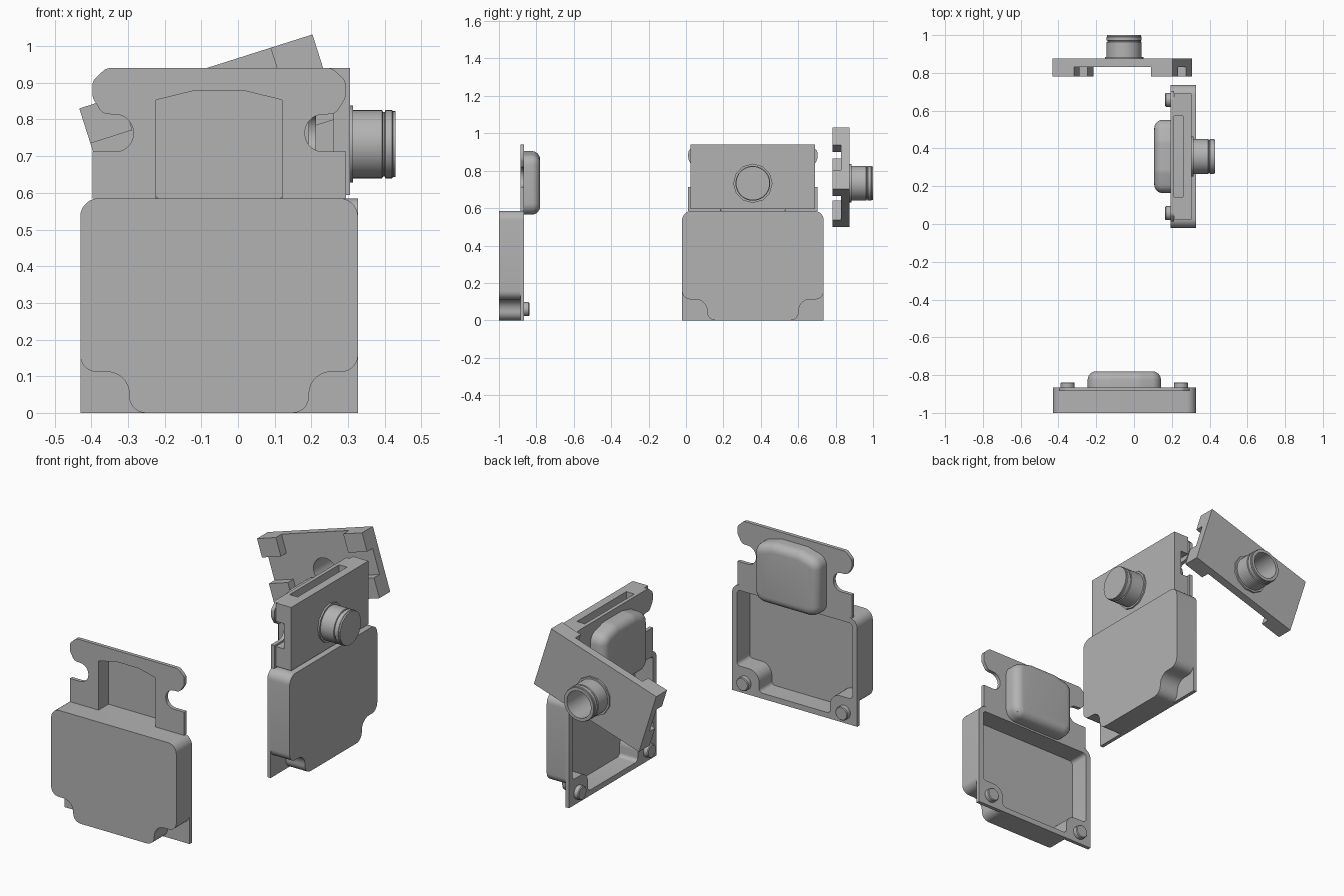
import bpy, bmesh, math
from mathutils import Matrix, Vector

cube = bpy.data.objects.get("Cube")
if cube:
    bpy.data.objects.remove(cube, do_unlink=True)

grey = bpy.data.materials.new("plain_grey")
grey.use_nodes = True
grey.diffuse_color = (0.45, 0.45, 0.45, 1)
grey.node_tree.nodes["Principled BSDF"].inputs["Base Color"].default_value = grey.diffuse_color


def rounded(corners, steps=7):
    """Closed outline from (x, z, radius) corners, with each corner filleted."""
    out = []
    for i, (x, z, r) in enumerate(corners):
        p = Vector((x, z))
        if r == 0:
            out.append(p)
            continue
        a = (Vector(corners[i - 1][:2]) - p).normalized()
        b = (Vector(corners[(i + 1) % len(corners)][:2]) - p).normalized()
        half = a.angle(b) / 2
        centre = p + (a + b).normalized() * r / math.sin(half)
        start = p + a * r / math.tan(half) - centre
        end = p + b * r / math.tan(half) - centre
        sweep = start.angle_signed(end)
        for k in range(steps + 1):
            out.append(centre + Matrix.Rotation(-sweep * k / steps, 2) @ start)
    return out


def mirrored(half):
    """Right-hand half outline, bottom to top, completed with its left side."""
    return rounded(half + [(-x, z, r) for x, z, r in reversed(half)])


def finish(name, bm, matrix):
    bmesh.ops.transform(bm, matrix=matrix, verts=bm.verts)
    mesh = bpy.data.meshes.new(name)
    bm.to_mesh(mesh)
    bm.free()
    mesh.materials.append(grey)
    obj = bpy.data.objects.new(name, mesh)
    bpy.context.collection.objects.link(obj)
    bpy.ops.object.select_all(action='DESELECT')
    obj.select_set(True)
    bpy.context.view_layer.objects.active = obj
    bpy.ops.object.shade_smooth_by_angle(angle=math.radians(35))


def plate(name, loops, y0, y1, matrix):
    """Flat plate in the x-z plane; inner loops become holes."""
    curve = bpy.data.curves.new(name, 'CURVE')
    curve.dimensions, curve.fill_mode = '2D', 'BOTH'
    curve.extrude = (y1 - y0) / 2
    for loop in loops:
        spline = curve.splines.new('POLY')
        spline.points.add(len(loop) - 1)
        for point, p in zip(spline.points, loop):
            point.co = (p.x, p.y, 0, 1)
        spline.use_cyclic_u = True
    temp = bpy.data.objects.new(name + "_outline", curve)
    bpy.context.collection.objects.link(temp)
    mesh = temp.evaluated_get(bpy.context.evaluated_depsgraph_get()).to_mesh()
    bm = bmesh.new()
    bm.from_mesh(mesh)
    bpy.data.objects.remove(temp, do_unlink=True)
    bpy.data.curves.remove(curve)
    bmesh.ops.remove_doubles(bm, verts=bm.verts, dist=1e-5)
    bmesh.ops.recalc_face_normals(bm, faces=bm.faces)
    stand = Matrix.Translation((0, (y0 + y1) / 2, 0)) @ Matrix.Rotation(math.pi / 2, 4, 'X')
    finish(name, bm, matrix @ stand)


def cup(name, loop, y0, y1, matrix, bevel=0, inside=False):
    """Prism open at y0, with an optional rounded rim at y1."""
    bm = bmesh.new()
    front = bm.faces.new([bm.verts.new((p.x, y0, p.y)) for p in loop])
    grown = bmesh.ops.extrude_face_region(bm, geom=[front])["geom"]
    back = [v for v in grown if isinstance(v, bmesh.types.BMVert)]
    bmesh.ops.translate(bm, verts=back, vec=(0, y1 - y0, 0))
    bmesh.ops.recalc_face_normals(bm, faces=bm.faces)
    if bevel:
        rim = [e for e in bm.edges if all(abs(v.co.y - y1) < 1e-5 for v in e.verts)]
        bmesh.ops.bevel(bm, geom=rim, offset=bevel, segments=6, profile=0.5, affect='EDGES')
    mouth = [f for f in bm.faces if all(abs(v.co.y - y0) < 1e-5 for v in f.verts)]
    bmesh.ops.delete(bm, geom=mouth, context='FACES')
    if inside:
        bmesh.ops.reverse_faces(bm, faces=bm.faces)
    finish(name, bm, matrix)


def lathe(name, profile, x, z, matrix, steps=40):
    """Spin (radius, y) points about an axis along y."""
    bm = bmesh.new()
    verts = [bm.verts.new((r, y, 0)) for r, y in profile]
    edges = [bm.edges.new(pair) for pair in zip(verts, verts[1:])]
    bmesh.ops.spin(bm, geom=verts + edges, cent=(0, 0, 0), axis=(0, 1, 0),
                   angle=math.tau, steps=steps)
    bmesh.ops.remove_doubles(bm, verts=bm.verts, dist=1e-5)
    bmesh.ops.recalc_face_normals(bm, faces=bm.faces)
    finish(name, bm, matrix @ Matrix.Translation((x, 0, z)))


def box_outline(x0, x1, z0, z1):
    return rounded([(x0, z0, 0), (x1, z0, 0), (x1, z1, 0), (x0, z1, 0)])


def cover(tag, m):
    # Tray with stepped lower corners
    outer = mirrored([(0.245, 0, 0.045), (0.245, 0.112, 0.06),
                      (0.3785, 0.112, 0.045), (0.3785, 0.585, 0.05)])
    inner = mirrored([(0.215, 0.03, 0.02), (0.215, 0.142, 0.06),
                      (0.3485, 0.142, 0.02), (0.3485, 0.555, 0.02)])
    plate(tag + "_tray_wall", [outer, inner], -1, -0.885, m)
    plate(tag + "_tray_front", [inner], -1, -0.975, m)
    # Back flange with the notched upper tab
    flange = mirrored([(0.3785, 0, 0), (0.3785, 0.585, 0.05), (0.3455, 0.585, 0),
                       (0.3455, 0.712, 0), (0.234, 0.712, 0.049), (0.234, 0.812, 0.049),
                       (0.318, 0.815, 0.03), (0.3455, 0.86, 0.04),
                       (0.3455, 0.905, 0.03), (0.308, 0.94, 0.03)])
    pocket = mirrored([(0.172, 0.585, 0), (0.172, 0.853, 0), (0.07, 0.878, 0)])
    plate(tag + "_flange", [flange, inner, pocket], -0.885, -0.865, m)
    # Rounded bulge with its pocket
    bulge = mirrored([(0.194, 0.565, 0.06), (0.194, 0.875, 0.06), (0.08, 0.905, 0.1)])
    cup(tag + "_bulge", bulge, -0.865, -0.78, m, bevel=0.045)
    cup(tag + "_pocket_lining", pocket, -0.865, -0.8, m, inside=True)
    # Corner pegs
    for side, x in (("left", 0.3), ("right", -0.3)):
        lathe(f"{tag}_{side}_peg", [(0.037, -0.866), (0.037, -0.842), (0.033, -0.838),
                                    (0, -0.838)], x, 0.06, m, 24)


def bracket(tag, m, hollow):
    # Plate, bored through when the nozzle is open
    w, low, high, axis = 0.3335, 0.594, 0.94, 0.7325
    bore = [Vector((0.073 * math.cos(a), axis + 0.073 * math.sin(a)))
            for a in (math.tau * k / 40 for k in range(40))]
    loops = [box_outline(-w, w, low, high)] + ([bore] if hollow else [])
    plate(tag + "_plate", loops, -0.978, -0.933, m)
    # Four corner clips
    for side, x0, x1 in (("left", w - 0.12, w), ("right", -w, 0.12 - w)):
        for level, z0, z1 in (("lower", low, low + 0.108), ("upper", high - 0.1, high)):
            plate(f"{tag}_{side}_{level}_clip", [box_outline(x0, x1, z0, z1)],
                  -0.933, -0.885, m)
    # Grooved nozzle and its faceted collar
    profile = [(0.093, -0.978), (0.093, -1.066), (0.088, -1.068), (0.088, -1.073),
               (0.093, -1.075), (0.093, -1.093), (0.09, -1.095), (0.09, -1.103)]
    profile += [(0.073, -1.103), (0.073, -0.978)] if hollow else [(0, -1.103)]
    lathe(tag + "_nozzle", profile, 0, axis, m)
    lathe(tag + "_collar", [(0.09, -0.978), (0.105, -0.978), (0.105, -0.987),
                            (0.09, -0.987)], 0, axis, m, 12)


# Separate cover, assembled unit turned to the side, and loose tilted bracket
front_place = Matrix.Translation((-0.0515, 0, 0))
side_place = Matrix.Translation((-0.673, 0.3575, 0)) @ Matrix.Rotation(math.pi / 2, 4, 'Z')
loose_place = (Matrix.Translation((-0.0625, -0.103, 0.766))
               @ Matrix.Rotation(math.radians(-17.6), 4, 'Y')
               @ Matrix.Rotation(math.pi, 4, 'Z') @ Matrix.Translation((0, 0, -0.767)))
cover("front_cover", front_place)
cover("side_cover", side_place)
bracket("side_bracket", side_place, False)
bracket("loose_bracket", loose_place, True)
